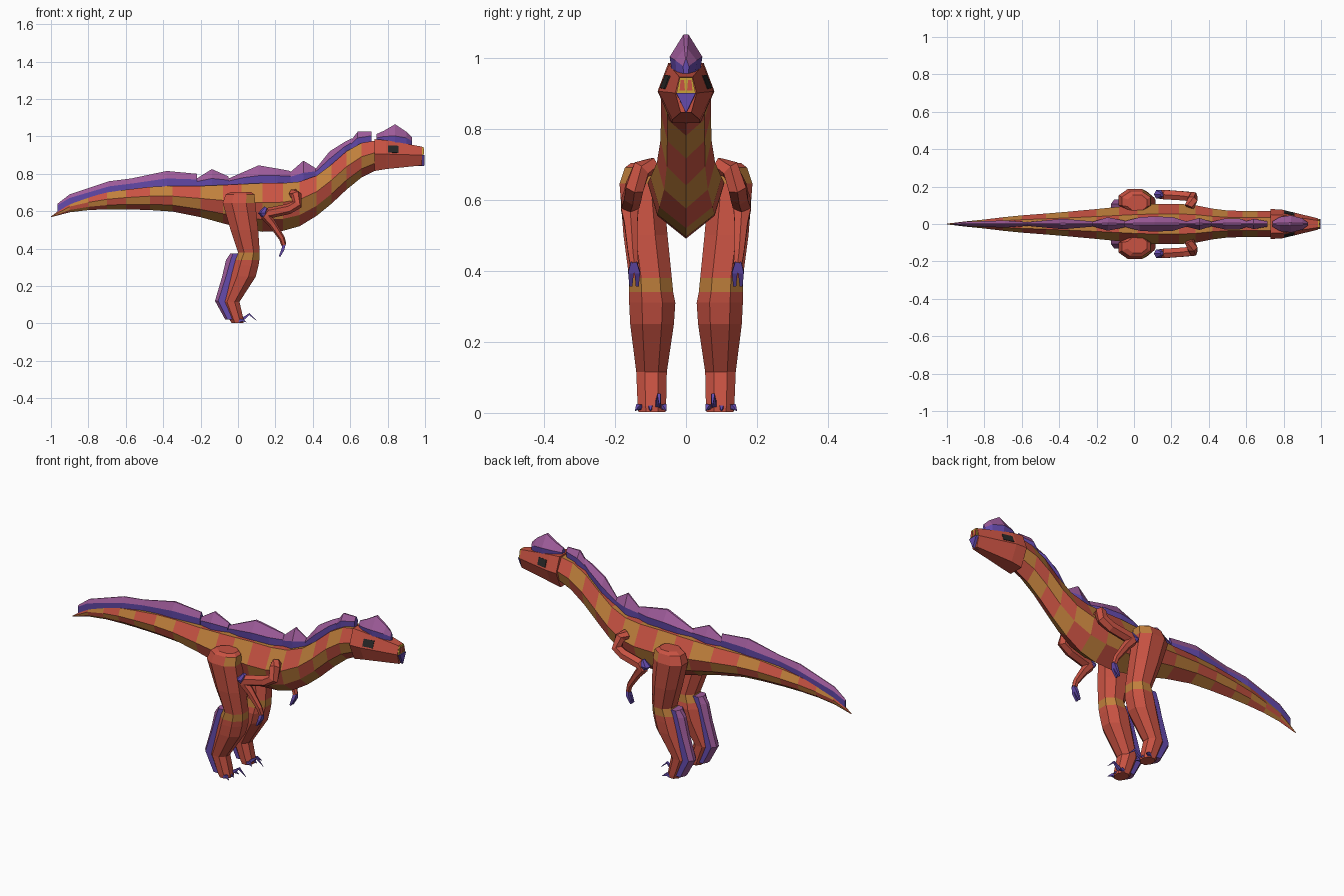
import bpy, bmesh, math
from mathutils import Vector

if "Cube" in bpy.data.objects:
    bpy.data.objects.remove(bpy.data.objects["Cube"])

COLOURS = {
    "red": (0.58, 0.085, 0.055), "orange": (0.53, 0.215, 0.045),
    "purple": (0.34, 0.105, 0.32), "violet": (0.13, 0.07, 0.42),
    "charcoal": (0.02, 0.02, 0.02), "yellow": (0.60, 0.36, 0.04),
}
NAMES = list(COLOURS)
for n, c in COLOURS.items():
    bpy.data.materials.new(n).diffuse_color = (*c, 1)


def loft(name, rings, colour):
    """Skin equal-length rings; colour is a name or a rule of (ring, side)."""
    bm = bmesh.new()
    vs = [[bm.verts.new(p) for p in r] for r in rings]
    n = len(rings[0])
    rule = colour if callable(colour) else (lambda i, j: colour)
    for i in range(len(vs) - 1):
        for j in range(n):
            k = (j + 1) % n
            f = bm.faces.new((vs[i][j], vs[i][k], vs[i + 1][k], vs[i + 1][j]))
            f.material_index = NAMES.index(rule(i, j))
    for r, i in ((vs[0], 0), (vs[-1], len(vs) - 2)):
        bm.faces.new(r).material_index = NAMES.index(rule(i, 0))
    bmesh.ops.recalc_face_normals(bm, faces=bm.faces)
    me = bpy.data.meshes.new(name)
    bm.to_mesh(me)
    bm.free()
    for m in NAMES:
        me.materials.append(bpy.data.materials[m])
    ob = bpy.data.objects.new(name, me)
    bpy.context.collection.objects.link(ob)
    return ob


def tube(name, path, radii, colour, n=6):
    """Faceted tube along a path lying mostly in the xz plane."""
    pts = [Vector(p) for p in path]
    rings = []
    for i, p in enumerate(pts):
        t = (pts[min(i + 1, len(pts) - 1)] - pts[max(i - 1, 0)]).normalized()
        side = (Vector((0, 1, 0)) - t * t.y).normalized()
        up = t.cross(side)
        rings.append([p + radii[i] * (math.cos(a) * side + math.sin(a) * up)
                      for a in (math.tau * (k + 0.5) / n for k in range(n))])
    return loft(name, rings, colour)


def column(name, rows, s, colour, cut=0.28):
    """Stack of chamfered rectangles: z, x0, x1, y0, y1."""
    rings = []
    for z, x0, x1, y0, y1 in rows:
        cx, cy = (x1 - x0) * cut, (y1 - y0) * cut
        rings.append([(x, s * y, z) for x, y in (
            (x1, y0 + cy), (x1, y1 - cy), (x1 - cx, y1), (x0 + cx, y1),
            (x0, y1 - cy), (x0, y0 + cy), (x0 + cx, y0), (x1 - cx, y0))])
    return loft(name, rings, colour)


# body from tail tip to neck: x, bottom, top, half width
BODY = [(-1, .568, .572, .002), (-.9, .594, .645, .014), (-.8, .606, .675, .024),
        (-.7, .61, .70, .036), (-.6, .61, .715, .046), (-.47, .606, .73, .056),
        (-.35, .598, .735, .066), (-.2, .568, .735, .08), (-.08, .535, .74, .092),
        (.02, .51, .745, .102), (.13, .49, .75, .108), (.24, .495, .75, .108),
        (.33, .52, .758, .10), (.42, .575, .79, .082), (.5, .64, .85, .072),
        (.58, .715, .92, .07), (.66, .78, .965, .07), (.75, .825, .98, .068)]
SECTION = [(0, 0), (.75, .25), (1, .6), (.5, 1), (-.5, 1), (-1, .6), (-.75, .25)]
loft("body", [[(x, w * u, b + (t - b) * v) for u, v in SECTION] for x, b, t, w in BODY],
     lambda i, j: ("red", "orange")[(i + min(j, 6 - j)) % 2])


# crest plates along the back: x, base, peak, half width
def crest(name, rows):
    rings = []
    for x, b, p, w in rows:
        sh = b + min(.03, (p - b) * .45)
        rings.append([(x, -w * .8, b - .035), (x, w * .8, b - .035), (x, w, sh),
                      (x, w * .15, p), (x, -w * .15, p), (x, -w, sh)])
    loft(name, rings, lambda i, j: "purple" if j in (2, 3, 4) else "violet")


CRESTS = {
    "tail_tip_crest": [(-.965, .625, .64, .004), (-.90, .655, .69, .012),
                       (-.69, .71, .76, .019), (-.57, .725, .775, .01)],
    "tail_crest": [(-.57, .725, .775, .01), (-.38, .745, .815, .028), (-.22, .745, .80, .014)],
    "hip_crest": [(-.22, .745, .775, .012), (-.14, .745, .825, .036), (-.05, .75, .785, .018)],
    "back_crest": [(-.05, .75, .775, .015), (.03, .755, .81, .036), (.11, .76, .845, .041),
                   (.21, .76, .828, .036), (.28, .765, .815, .014)],
    "shoulder_crest": [(.27, .765, .80, .012), (.35, .775, .87, .032), (.415, .80, .83, .012)],
    "lower_neck_crest": [(.41, .795, .82, .01), (.49, .85, .92, .03),
                         (.57, .925, .97, .028), (.61, .95, .99, .012)],
    "upper_neck_crest": [(.59, .935, .96, .012), (.64, .965, 1.025, .027), (.715, .985, 1.025, .014)],
    "head_crest": [(.74, .975, 1.012, .014), (.78, .975, 1.03, .038), (.84, .972, 1.065, .046),
                   (.90, .965, 1.025, .03), (.93, .96, .995, .008)],
}
for name, rows in CRESTS.items():
    crest(name, rows)

# head: x, jaw, cheek, brow, half width
HEAD = [(.73, .815, .905, .985, .08), (.79, .825, .905, .98, .077), (.985, .845, .90, .945, .03)]


def head_ring(x, a, m, t, w):
    return [(x, -w * .5, a), (x, w * .5, a), (x, w, m), (x, w * .62, t), (x, -w * .62, t), (x, -w, m)]


loft("head", [head_ring(*r) for r in HEAD], "red")
# beak point under the nose
loft("beak", [[(.955, -.03, .898), (.955, .03, .898), (.955, 0, .842)],
              [(.998, -.027, .90), (.998, .027, .90), (.998, 0, .843)]], "violet")


def slab(name, x, half, z0, z1, colour, depth=.008, cy=0, top=.65):
    ring = lambda q: [(q, cy - half, z0), (q, cy + half, z0),
                      (q, cy + half * top, z1), (q, cy - half * top, z1)]
    loft(name, [ring(x), ring(x + depth)], colour)


# nose frame with two nostril panes
slab("nose_frame", .984, .027, .90, .944, "yellow")
for s in (1, -1):
    slab("nostril_pane", .991, .0075, .907, .936, "red", .004, s * .0105)

# side parts, one set per flank
for s, tag in ((1, "left"), (-1, "right")):
    # eye plate lying on the sloped cheek
    low, high = [[Vector(head_ring(*r)[k]) for r in HEAD[1:]] for k in (2, 3)]
    at = lambda u, v: low[0].lerp(low[1], u).lerp(high[0].lerp(high[1], u), v)
    normal = (low[1] - low[0]).cross(high[0] - low[0]).normalized()
    normal *= -1 if normal.y < 0 else 1
    flip = lambda p: (p.x, s * p.y, p.z)
    corners = [at(u, v) for u, v in ((.06, .12), (.34, .12), (.34, .7), (.06, .62))]
    loft(tag + "_eye", [[flip(c + normal * d) for c in corners] for d in (-.004, .003)], "charcoal")

    # leg: thigh, knee band, shin and foot
    column(tag + "_leg", [
        (.703, -.035, .07, .07, .155), (.69, -.065, .088, .07, .172),
        (.645, -.082, .092, .065, .187), (.50, -.04, .108, .052, .176),
        (.38, .0, .116, .04, .16), (.34, -.018, .114, .036, .16),
        (.31, -.028, .11, .03, .16), (.25, -.045, .095, .034, .157),
        (.115, -.085, .008, .054, .14), (.02, -.045, .03, .056, .136),
        (.003, -.035, .03, .058, .134)], s,
        lambda i, j: "orange" if i == 4 or (i == 1 and j in (0, 1, 7)) else "red")

    # fringe down the back of the shin
    fringe = [(.375, -.04, .01), (.34, -.064, .01), (.25, -.085, -.02),
              (.12, -.123, -.065), (.02, -.068, -.02)]
    rings = [[(b, s * .088, z), (b, s * .108, z), ((b + f) / 2 - .012, s * .13, z), (f, s * .13, z),
              (f, s * .066, z), ((b + f) / 2 - .012, s * .066, z)] for z, b, f in fringe]
    loft(tag + "_shin_fringe", rings, lambda i, j: "purple" if j in (0, 1, 5) else "violet")

    # toe claws
    tube(tag + "_long_claw", [(.01, s * .08, .012), (.035, s * .078, .03), (.06, s * .076, .05),
                              (.10, s * .074, .014)], [.012, .01, .007, .001], "violet", 4)
    for y0, y1 in ((.068, .055), (.10, .10), (.125, .143)):
        tube(tag + "_toe_claw", [(.0, s * y0, .012), (.025, s * (y0 + y1) / 2, .018),
                                 (.045, s * y1, .006)], [.012, .009, .001], "violet", 4)

    # arm folded back at the elbow, then reaching forward and down
    tube(tag + "_arm", [(.295, s * .09, .695), (.312, s * .125, .685), (.315, s * .145, .635),
                        (.27, s * .15, .612), (.165, s * .157, .59), (.15, s * .158, .572),
                        (.185, s * .155, .53), (.235, s * .15, .455), (.245, s * .146, .42)],
         [.026, .029, .029, .028, .029, .028, .021, .016, .014], "red")
    tube(tag + "_elbow_guard", [(.15, s * .157, .62), (.132, s * .158, .59), (.152, s * .158, .555)],
         [.01, .026, .01], "violet")
    # fingers
    for y in (.137, .155):
        tube(tag + "_finger", [(.247, s * .147, .425), (.24, s * y, .395), (.222, s * y, .358)],
             [.012, .011, .006], "violet", 4)

for m in bpy.data.materials:
    if m.users and not m.is_grease_pencil:
        m.use_nodes = True
        m.node_tree.nodes["Principled BSDF"].inputs["Base Color"].default_value = m.diffuse_color
